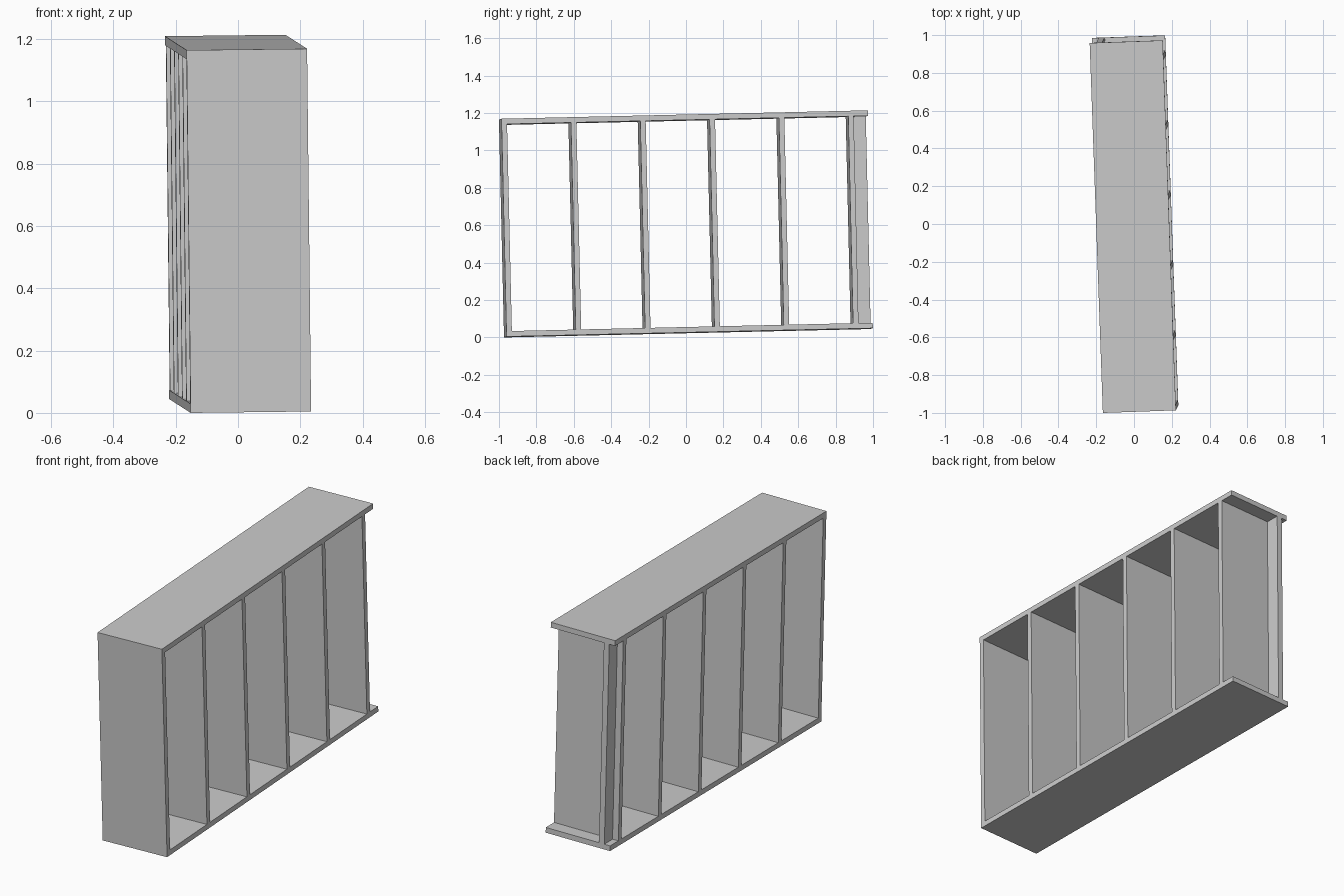
import bpy
from mathutils import Matrix, Vector

cube = bpy.data.objects.get("Cube")
if cube:
    bpy.data.objects.remove(cube, do_unlink=True)

# Overall sizes of the shelf unit
WIDTH, LENGTH, HEIGHT = 0.387, 1.96, 1.165
T = 0.029            # board thickness
PITCH = 0.371        # spacing of the upright boards
BOARDS = 6

grey = bpy.data.materials.new("plain_grey")
grey.use_nodes = True
colour = (0.6, 0.6, 0.6, 1.0)
grey.diffuse_color = colour
grey.node_tree.nodes["Principled BSDF"].inputs["Base Color"].default_value = colour

# The unit stands slightly tilted on one bottom corner
along = Vector((-0.0356, 0.9991, 0.0229)).normalized()
across = along.cross(Vector((-0.0111, -0.0232, 0.9997))).normalized()
up = across.cross(along)
frame = Matrix((across, along, up)).transposed().to_4x4()
frame.translation = (-0.152, -0.973, 0.0)


def board(name, low, size):
    """Box from its low corner and size in the unit's own frame."""
    low, size = Vector(low), Vector(size)
    bpy.ops.mesh.primitive_cube_add(size=1)
    obj = bpy.context.object
    obj.name = name
    obj.data.transform(frame @ Matrix.Translation(low + size / 2) @ Matrix.Diagonal(size).to_4x4())
    obj.data.materials.append(grey)
    return obj


# Long plates below and above
board("bottom_plate", (0, 0, 0), (WIDTH, LENGTH, T))
board("top_plate", (0, 0, HEIGHT - T), (WIDTH, LENGTH, T))

# Upright boards: front panel, then dividers
inner = HEIGHT - 2 * T
for i in range(BOARDS):
    name = "front_panel" if i == 0 else f"divider_{i}"
    board(name, (0, i * PITCH, T), (WIDTH, T, inner))

# Narrow batten behind the last divider, set in from one side
start = (BOARDS - 1) * PITCH + T
board("back_batten", (0.035, start, T), (0.032, LENGTH - start, inner))
